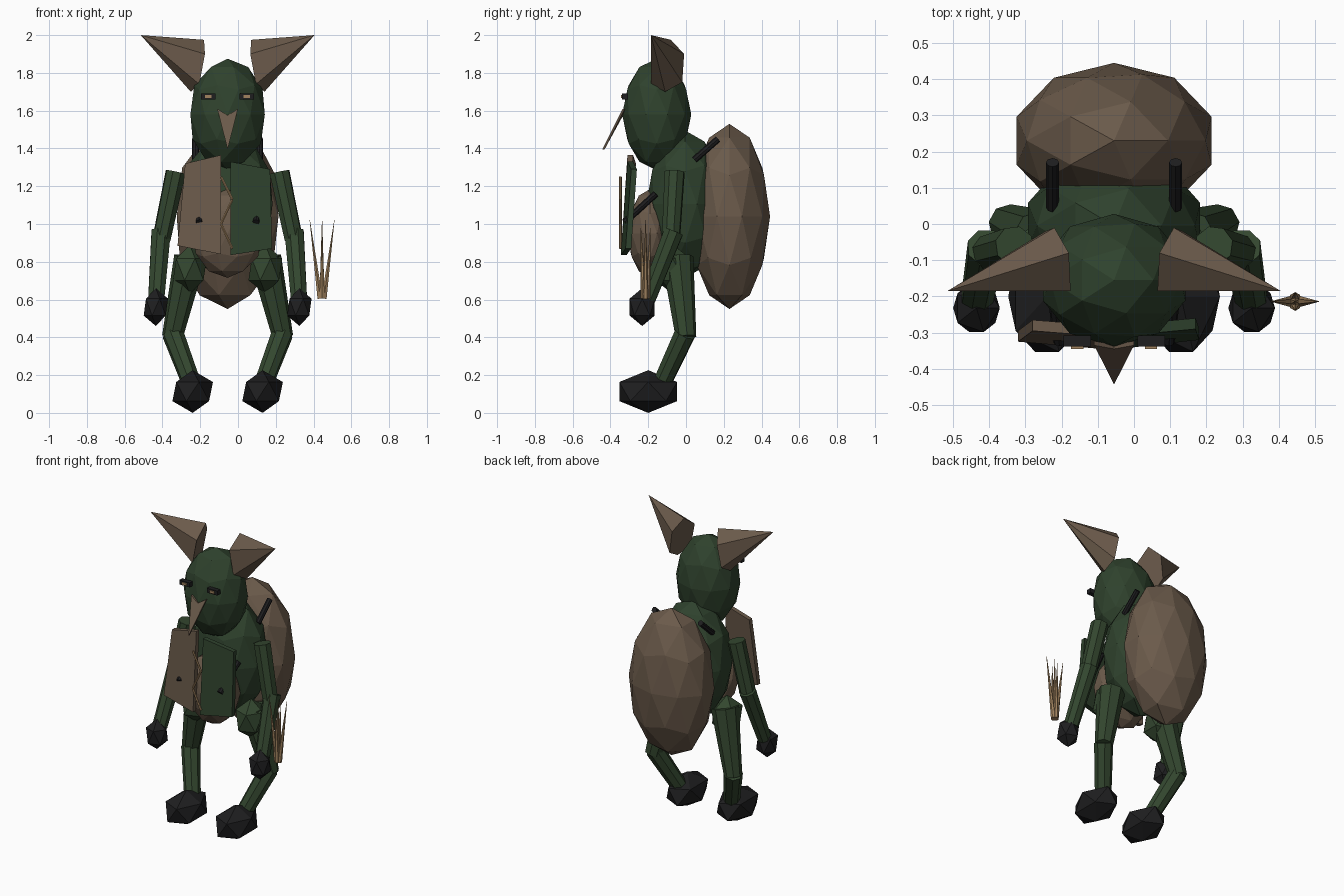
import bpy, bmesh, math
from mathutils import Vector, Matrix

if "Cube" in bpy.data.objects:
    bpy.data.objects.remove(bpy.data.objects["Cube"])

CX = -0.055  # body symmetry plane


def mat(name, col):
    m = bpy.data.materials.new(name)
    m.diffuse_color = (*col, 1)
    m.use_nodes = True
    m.node_tree.nodes["Principled BSDF"].inputs["Base Color"].default_value = m.diffuse_color
    return m


GREEN = mat("dark green", (0.028, 0.054, 0.026))
LIMB = mat("moss green", (0.033, 0.062, 0.028))
BROWN = mat("brown", (0.145, 0.102, 0.069))
BLACK = mat("black", (0.013, 0.013, 0.014))
TAN = mat("straw", (0.36, 0.23, 0.115))


def finish(bm, name, material):
    bmesh.ops.recalc_face_normals(bm, faces=bm.faces)
    me = bpy.data.meshes.new(name)
    bm.to_mesh(me)
    bm.free()
    me.materials.append(material)
    ob = bpy.data.objects.new(name, me)
    bpy.context.collection.objects.link(ob)
    return ob


def blob(name, c, r, material, sub=2, spin=0):
    bm = bmesh.new()
    bmesh.ops.create_icosphere(bm, subdivisions=sub, radius=1)
    m = (Matrix.Translation((CX + c[0], c[1], c[2])) @ Matrix.Diagonal((*r, 1))
         @ Matrix.Rotation(spin, 4, 'Z'))
    bm.transform(m)
    return finish(bm, name, material)


def rod(name, a, b, r1, r2, material, n=8):
    a, b = Vector(a), Vector(b)
    a.x += CX
    b.x += CX
    d = b - a
    bm = bmesh.new()
    bmesh.ops.create_cone(bm, cap_ends=True, segments=n, radius1=r1,
                          radius2=r2, depth=d.length)
    q = Vector((0, 0, 1)).rotation_difference(d).to_matrix().to_4x4()
    bm.transform(Matrix.Translation((a + b) / 2) @ q)
    return finish(bm, name, material)


def box(name, c, size, material):
    bm = bmesh.new()
    bmesh.ops.create_cube(bm, size=1)
    bm.transform(Matrix.Translation((CX + c[0], c[1], c[2])) @ Matrix.Diagonal((*size, 1)))
    return finish(bm, name, material)


def plate(name, pts, depth, material):
    """Thin slab: outline extruded along y."""
    bm = bmesh.new()
    f = bm.faces.new([bm.verts.new((CX + x, y, z)) for x, y, z in pts])
    new = bmesh.ops.extrude_face_region(bm, geom=[f], use_keep_orig=True)
    for v in new["geom"]:
        if isinstance(v, bmesh.types.BMVert):
            v.co.y += depth
    return finish(bm, name, material)


# Main masses
blob("head", (0, -0.155, 1.58), (0.207, 0.183, 0.295), GREEN)
blob("torso", (0, -0.005, 1.105), (0.25, 0.205, 0.39), GREEN)
blob("belly", (0, -0.19, 0.95), (0.19, 0.12, 0.235), BROWN)
blob("back_pack", (0, 0.23, 1.04), (0.283, 0.215, 0.49), BROWN)

# Nose
plate("nose", [(-0.055, -0.335, 1.61), (0, -0.345, 1.575), (0.055, -0.335, 1.61),
               (0, -0.443, 1.395)], 0.012, BROWN)

EAR = [(0.125, -0.08, 1.975), (0.165, -0.01, 1.90), (0.19, -0.02, 1.75),
       (0.195, -0.11, 1.70), (0.15, -0.185, 1.74), (0.12, -0.185, 1.90)]

for s, side in ((-1, "left"), (1, "right")):
    # Ear: six sided spike
    bm = bmesh.new()
    tip = bm.verts.new((CX + s * 0.46, -0.185, 2.0))
    ring = [bm.verts.new((CX + s * x, y, z)) for x, y, z in EAR]
    bm.faces.new(ring)
    for i in range(6):
        bm.faces.new((ring[i], ring[(i + 1) % 6], tip))
    finish(bm, side + "_ear", BROWN)

    # Eye and pupil
    box(side + "_eye", (s * 0.102, -0.323, 1.675), (0.076, 0.03, 0.03), BLACK)
    box(side + "_pupil", (s * 0.102, -0.34, 1.675), (0.034, 0.01, 0.016), TAN)

    # Arm
    rod(side + "_upper_arm", (s * 0.275, -0.06, 1.275), (s * 0.35, -0.08, 0.92), 0.055, 0.05, LIMB)
    rod(side + "_forearm", (s * 0.352, -0.065, 0.96), (s * 0.378, -0.205, 0.60), 0.055, 0.046, LIMB)
    blob(side + "_hand", (s * 0.38, -0.232, 0.56), (0.072, 0.078, 0.1), BLACK, 1)

    # Leg
    blob(side + "_hip", (s * 0.2, -0.07, 0.76), (0.10, 0.11, 0.13), LIMB, 1)
    rod(side + "_thigh", (s * 0.2, -0.045, 0.82), (s * 0.293, 0.0, 0.40), 0.085, 0.055, LIMB)
    rod(side + "_shin", (s * 0.29, -0.005, 0.42), (s * 0.185, -0.135, 0.14), 0.058, 0.05, LIMB)
    blob(side + "_foot", (s * 0.185, -0.2, 0.113), (0.12, 0.18, 0.113), BLACK, 1)

    # Straps, front and back
    rod(side + "_front_strap", (s * 0.15, -0.325, 1.01), (s * 0.17, -0.16, 1.16), 0.018, 0.018, BLACK)
    rod(side + "_back_strap", (s * 0.17, 0.045, 1.34), (s * 0.17, 0.17, 1.45), 0.018, 0.018, BLACK)

# Vest panels
plate("left_vest_panel", [(-0.225, -0.295, 1.32), (-0.035, -0.31, 1.365),
                          (-0.035, -0.345, 0.84), (-0.265, -0.325, 0.885)], 0.03, BROWN)
plate("right_vest_panel", [(0.015, -0.31, 1.33), (0.225, -0.29, 1.29),
                           (0.235, -0.32, 0.87), (0.015, -0.345, 0.835)], 0.03, GREEN)

# Zigzag lace
lace = [(-0.035, 1.25), (0.025, 1.13), (-0.035, 1.0), (0.025, 0.87)]
for i in range(3):
    (x0, z0), (x1, z1) = lace[i], lace[i + 1]
    rod("lace_%d" % (i + 1), (x0, -0.347, z0), (x1, -0.347, z1), 0.007, 0.007, TAN, 6)

# Splayed straw bundle beside the hand
for i, (dx, dy) in enumerate(((0, 0), (1, 0), (-1, 0), (0, 1), (0, -1))):
    rod("straw_%d" % (i + 1), (0.5 + dx * 0.01, -0.214 + dy * 0.01, 0.605),
        (0.5 + dx * 0.065, -0.214 + dy * 0.025, 1.02 - 0.04 * abs(dy)), 0.016, 0.001, TAN, 6)
